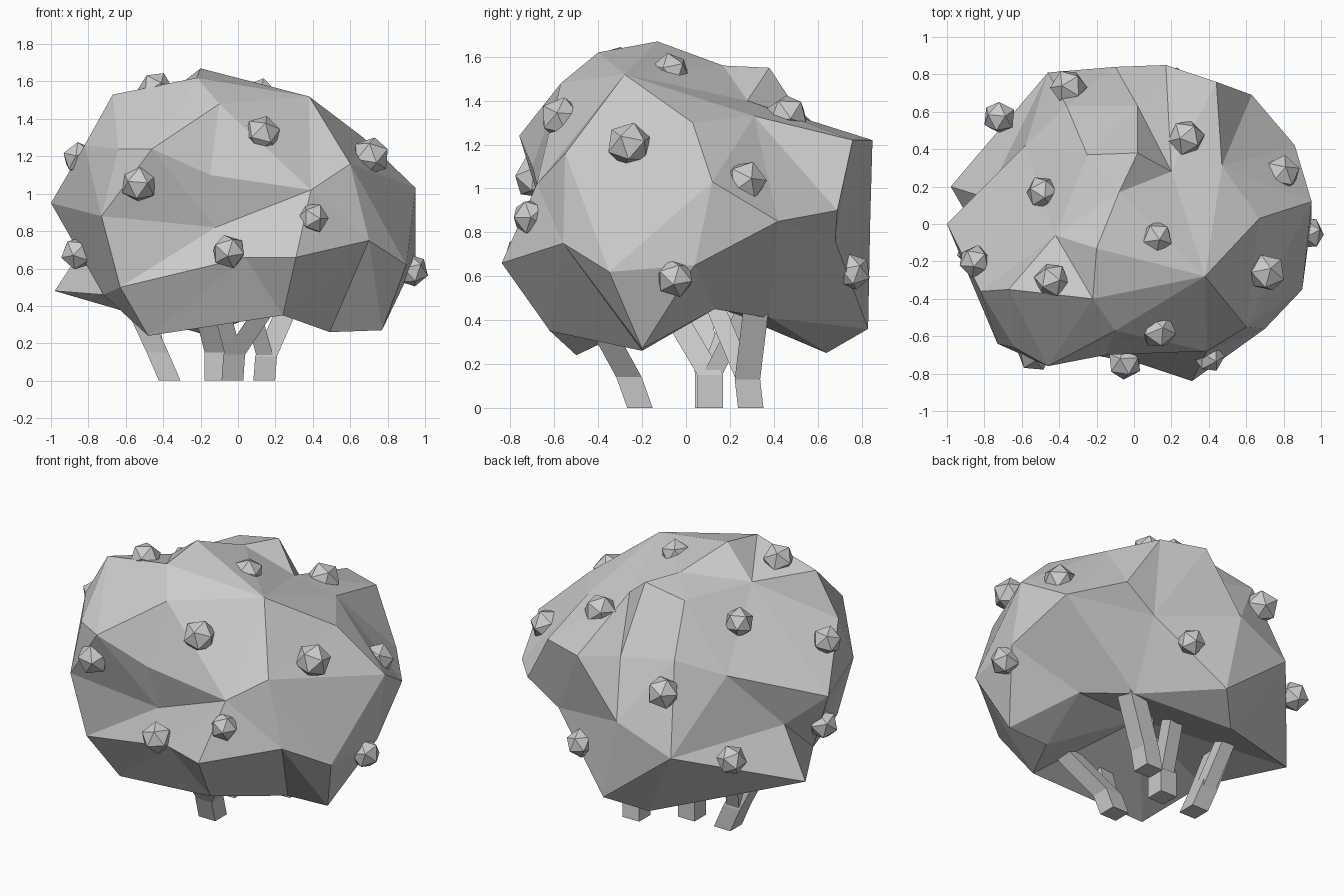
import bpy, bmesh
from mathutils import Vector

grey = bpy.data.materials.new("plain grey")
grey.diffuse_color = (0.6, 0.6, 0.6, 1)


def finish(bm, name):
    bmesh.ops.recalc_face_normals(bm, faces=bm.faces[:])
    mesh = bpy.data.meshes.new(name)
    bm.to_mesh(mesh)
    bm.free()
    mesh.materials.append(grey)
    obj = bpy.data.objects.new(name, mesh)
    bpy.context.collection.objects.link(obj)
    return obj


# Foliage: corner points wrapped around a centre, so dents are kept
CENTRE = Vector((0, 0.03, 0.9))
CORNERS = [
    # crown
    (-.2, -.13, 1.67), (-.22, -.4, 1.62), (-.08, .17, 1.56), (.02, .38, 1.55),
    (-.25, .37, 1.5), (-.42, -.06, 1.5), (.38, -.28, 1.52), (-.67, -.35, 1.53),
    (-.1, -.57, 1.48), (.47, .31, 1.33), (.67, .03, 1.3), (.2, .28, 1.4),
    # front
    (-.46, -.76, 1.24), (-.64, -.66, 1.24), (-.15, -.7, 1.1), (-.12, -.63, .82),
    (.04, -.75, .66), (.31, -.84, .66), (.39, -.68, 1.02), (.6, -.55, 1.16),
    (.7, -.56, .75), (-.73, -.64, .88), (-.63, -.62, .5),
    # right
    (.95, .12, 1.03), (.9, -.35, .62), (.95, .04, .65), (.86, .42, .85),
    # back
    (.44, .76, 1.22), (.17, .85, 1.22), (-.1, .84, .87), (.63, .69, .9),
    (-.36, .63, 1.25), (-.46, .81, .72), (.42, .68, .76), (.02, .63, 1.17),
    # left
    (-.82, -.36, 1.26), (-1, 0, .95), (-.58, .42, 1.13), (-.79, .14, .77),
    (-.98, .2, .48),
    # underside
    (-.48, -.5, .24), (.24, -.62, .35), (.77, -.2, .27), (.49, -.2, .26),
    (.31, .38, .41), (.52, .13, .45), (0, .83, .36), (-.19, .64, .25),
    (-.72, -.25, .46), (0, .05, .5),
]
bm = bmesh.new()
pairs = [(bm.verts.new((Vector(c) - CENTRE).normalized()), Vector(c)) for c in CORNERS]
bmesh.ops.convex_hull(bm, input=bm.verts[:])
for v, corner in pairs:
    if v.is_valid:
        v.co = corner
finish(bm, "foliage")

# Berries: twenty-sided balls half sunk in the foliage (x, y, z, radius)
BERRIES = [
    (.13, -.57, 1.32, .1), (.71, -.26, 1.2, .105), (.4, -.71, .87, .085),
    (-.05, -.74, .69, .095), (-.53, -.69, 1.05, .1), (-.86, -.15, .68, .09),
    (-.85, -.2, 1.19, .09), (-.44, -.3, 1.56, .095), (.12, -.07, 1.53, .09),
    (.28, .46, 1.33, .1), (.79, .27, 1.03, .1), (.93, -.05, .59, .09),
    (.21, .76, .62, .085), (-.49, .17, 1.35, .09), (-.35, .73, 1.08, .1),
    (-.72, .57, .69, .09),
]
for i, (x, y, z, r) in enumerate(BERRIES):
    bm = bmesh.new()
    bmesh.ops.create_icosphere(bm, subdivisions=1, radius=r)
    berry = finish(bm, f"berry_{i + 1}")
    berry.location = (x, y, z)
    out = Vector((x, y, z)) - CENTRE
    berry.rotation_euler = out.to_track_quat('Z', 'Y').to_euler()


# Stems: a square trunk that leans and forks into two branches
def add_tube(bm, path, half):
    rings = []
    for x, y, z in path:
        rings.append([bm.verts.new((x + a * half, y + b * half, z))
                      for a, b in ((-1, -1), (1, -1), (1, 1), (-1, 1))])
    for low, high in zip(rings, rings[1:]):
        for k in range(4):
            bm.faces.new((low[k], low[(k + 1) % 4], high[(k + 1) % 4], high[k]))
    bm.faces.new(rings[0][::-1])
    bm.faces.new(rings[-1])


# foot, fork and the two branch tips
STEMS = [
    ((-.365, .1), (-.43, .1, .15), (-.62, .04, .56), (-.52, .26, .56)),
    ((-.03, -.21), (-.02, -.26, .14), (.25, -.48, .54), (-.13, -.48, .54)),
    ((-.12, .11), (-.12, .11, .15), (-.22, -.12, .54), (-.05, .32, .54)),
    ((.14, .295), (.15, .28, .13), (.33, .33, .54), (.03, .1, .54)),
]
for i, (foot, fork, tip_a, tip_b) in enumerate(STEMS):
    bm = bmesh.new()
    add_tube(bm, [(*foot, 0), fork, tip_a], .058)
    add_tube(bm, [(fork[0], fork[1], fork[2] - .02), tip_b], .045)
    finish(bm, f"stem_{i + 1}")
